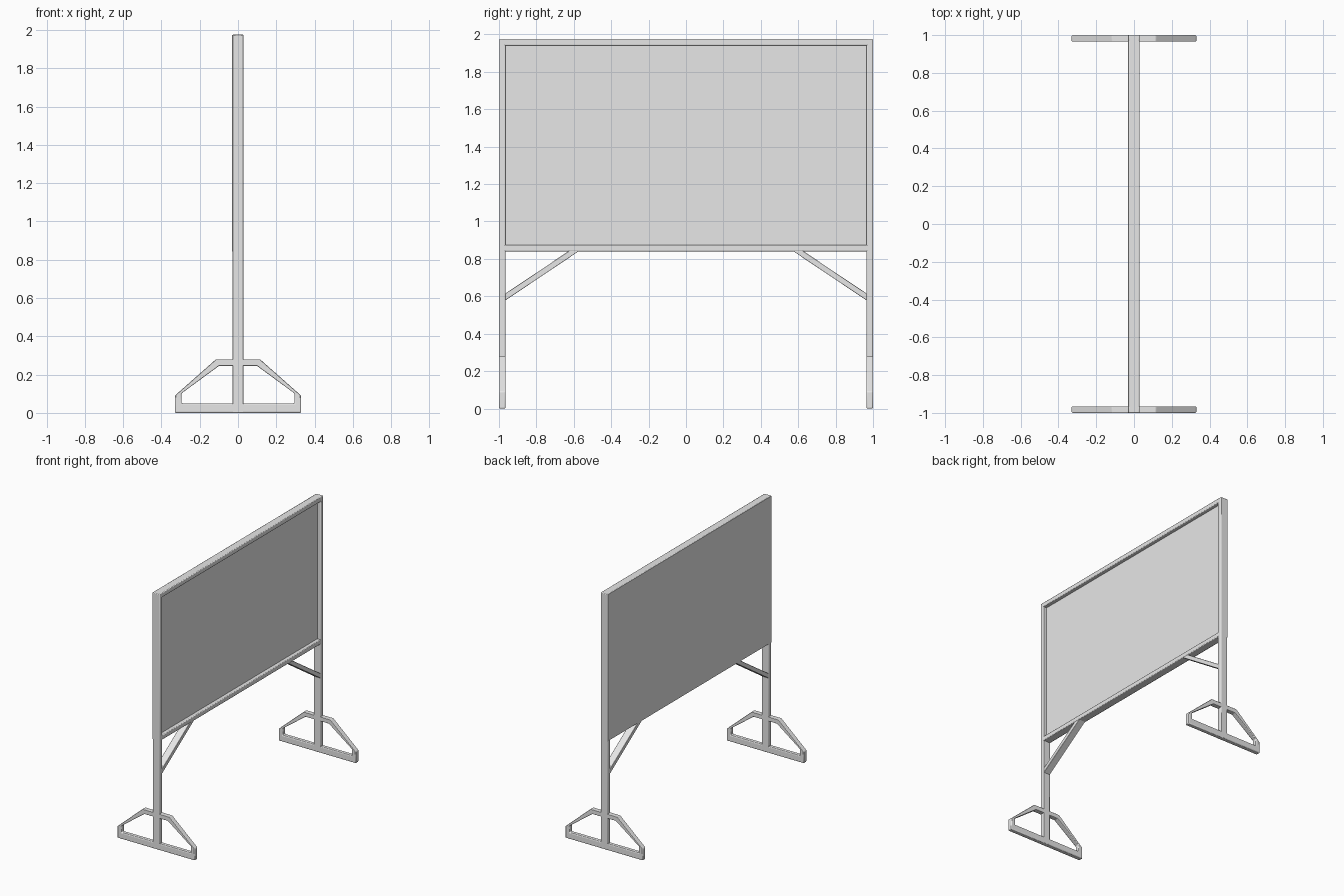
import bpy
import bmesh
from mathutils import Vector

cube = bpy.data.objects.get("Cube")
if cube:
    bpy.data.objects.remove(cube, do_unlink=True)

# Single painted grey for the whole stand
grey = bpy.data.materials.new("light_grey")
grey.use_nodes = True
colour = (0.8, 0.8, 0.8, 1)
grey.diffuse_color = colour
grey.node_tree.nodes["Principled BSDF"].inputs["Base Color"].default_value = colour

HALF = 1.0        # half width of the stand
BAR = 0.035       # bar thickness
DEPTH = 0.03      # half depth of posts and rails
TOP = 1.975
RAIL = 0.84       # underside of the lower rail


def finish(bm, name, bevel=0.005):
    bmesh.ops.recalc_face_normals(bm, faces=bm.faces)
    mesh = bpy.data.meshes.new(name)
    bm.to_mesh(mesh)
    bm.free()
    mesh.materials.append(grey)
    obj = bpy.data.objects.new(name, mesh)
    bpy.context.collection.objects.link(obj)
    if bevel:
        mod = obj.modifiers.new("soft_edges", "BEVEL")
        mod.width = bevel
        mod.segments = 2
        mod.limit_method = "ANGLE"
    bpy.ops.object.select_all(action="DESELECT")
    obj.select_set(True)
    bpy.context.view_layer.objects.active = obj
    bpy.ops.object.shade_smooth_by_angle()
    return obj


def box(name, low, high, bevel=0.005):
    bm = bmesh.new()
    bmesh.ops.create_cube(bm, size=1)
    low, high = Vector(low), Vector(high)
    for v in bm.verts:
        v.co = (low + high) / 2 + v.co * (high - low)
    return finish(bm, name, bevel)


def extrude(bm, faces, offset):
    new = bmesh.ops.extrude_face_region(bm, geom=faces)["geom"]
    verts = [g for g in new if isinstance(g, bmesh.types.BMVert)]
    bmesh.ops.translate(bm, verts=verts, vec=offset)


def foot(name, y):
    # Hollow trapezoid frame, half outlines mirrored across x
    outer = [(0.33, 0), (0.33, 0.09), (0.115, 0.28)]
    inner = [(0.295, 0.05), (0.295, 0.102), (0.1, 0.245)]
    bm = bmesh.new()
    loops = []
    for half in (outer, inner):
        pts = half + [(-x, z) for x, z in reversed(half)]
        loops.append([bm.verts.new((x, y, z)) for x, z in pts])
    a, b = loops
    n = len(a)
    faces = [bm.faces.new((a[i], a[(i + 1) % n], b[(i + 1) % n], b[i])) for i in range(n)]
    extrude(bm, faces, (0, BAR, 0))
    return finish(bm, name)


def brace(name, side):
    # Slanted bar from the post up to the lower rail
    pts = [(0.97, 0.575), (0.97, 0.612), (0.615, 0.85), (0.56, 0.85)]
    bm = bmesh.new()
    face = bm.faces.new([bm.verts.new((-0.028, side * y, z)) for y, z in pts])
    extrude(bm, [face], (0.056, 0, 0))
    return finish(bm, name, 0.003)


# Posts, feet and braces at both ends
for side, label in ((-1, "front"), (1, "back")):
    y0, y1 = sorted((side * HALF, side * (HALF - BAR)))
    box(label + "_post", (-DEPTH, y0, 0), (DEPTH, y1, TOP))
    foot(label + "_foot", y0)
    brace(label + "_brace", side)

# Rails between the posts
inside = HALF - BAR / 2
box("top_rail", (-DEPTH, -inside, TOP - BAR), (DEPTH, inside, TOP))
box("lower_rail", (-DEPTH, -inside, RAIL), (DEPTH, inside, RAIL + BAR))

# Board: recessed on one side, covering the frame on the other
edge = 0.002
box("board", (-DEPTH - 0.001, -HALF + edge, RAIL + edge),
    (0.002, HALF - edge, TOP - edge), 0)
